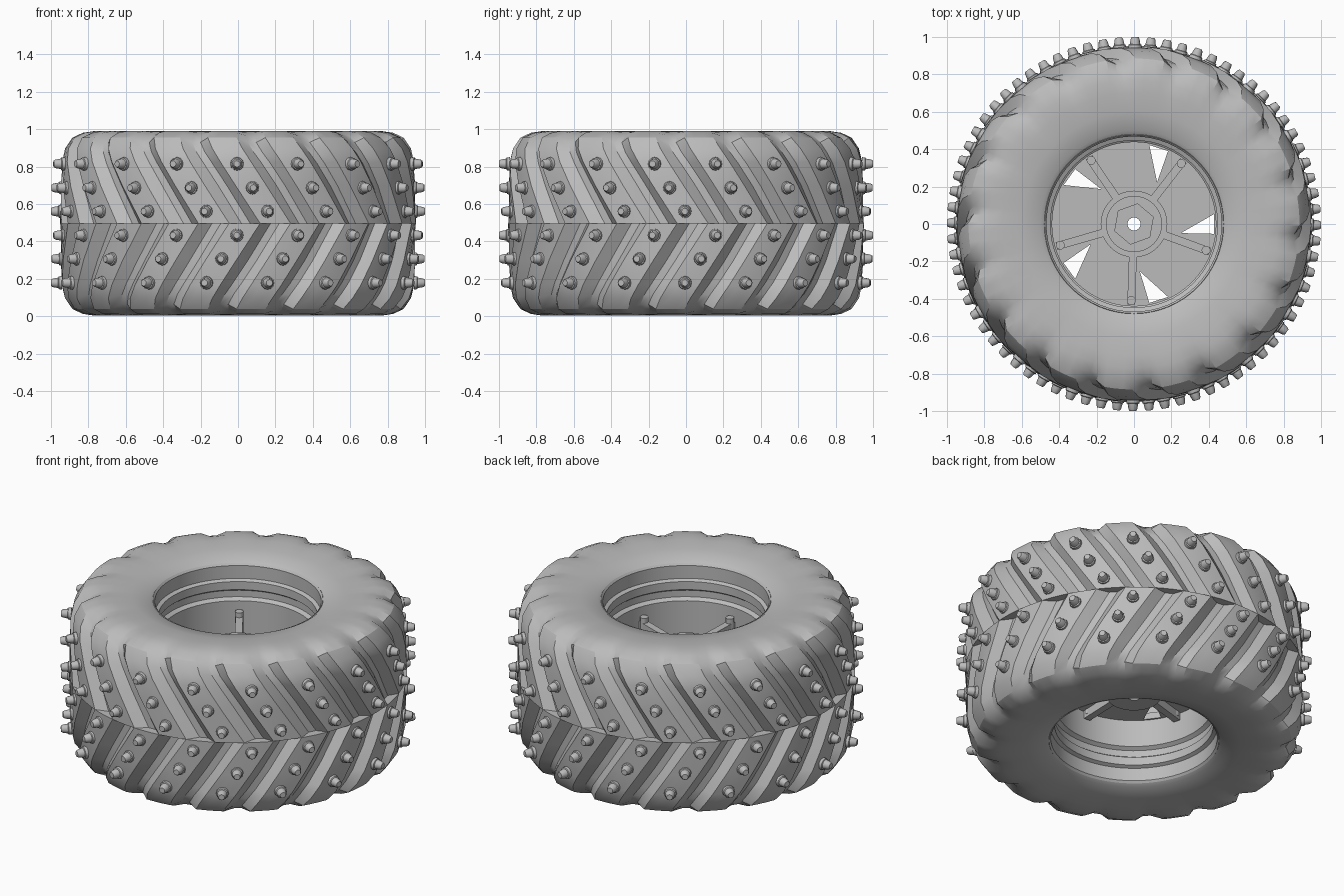
import bpy, bmesh, math
from mathutils import Matrix, Vector

cube = bpy.data.objects.get("Cube")
if cube:
    bpy.data.objects.remove(cube, do_unlink=True)

LUGS = 18
PITCH = 360 / LUGS
MID = 0.497                      # height of the wheel's middle plane
SHEAR = PITCH / 2 / 0.255        # degrees of tread lean per unit of height

grey = bpy.data.materials.new("plain grey")
grey.use_nodes = True
grey.diffuse_color = (0.5, 0.5, 0.5, 1)
grey.node_tree.nodes["Principled BSDF"].inputs["Base Color"].default_value = (0.5, 0.5, 0.5, 1)


def finish(obj, angle=30):
    obj.data.materials.clear()
    obj.data.materials.append(grey)
    bpy.ops.object.select_all(action="DESELECT")
    obj.select_set(True)
    bpy.context.view_layer.objects.active = obj
    bpy.ops.object.shade_smooth_by_angle(angle=math.radians(angle))
    return obj


def from_bmesh(name, bm, angle=30):
    mesh = bpy.data.meshes.new(name)
    bm.to_mesh(mesh)
    bm.free()
    obj = bpy.data.objects.new(name, mesh)
    bpy.context.collection.objects.link(obj)
    return finish(obj, angle)


def polar(r, deg, z=0.0):
    a = math.radians(deg)
    return Vector((r * math.cos(a), r * math.sin(a), z))


def skin(bm, rings):
    """Bridge closed rings of points into quads."""
    rows = [[bm.verts.new(p) for p in ring] for ring in rings]
    n = len(rows[0])
    for a, b in zip(rows, rows[1:]):
        for i in range(n):
            j = (i + 1) % n
            bm.faces.new((a[i], a[j], b[j], b[i]))


def plate(name, loops, z0, z1):
    """Flat plate from an outline and holes."""
    curve = bpy.data.curves.new(name, "CURVE")
    curve.dimensions = "2D"
    curve.fill_mode = "BOTH"
    curve.extrude = (z1 - z0) / 2
    for loop in loops:
        spline = curve.splines.new("POLY")
        spline.points.add(len(loop) - 1)
        for point, p in zip(spline.points, loop):
            point.co = (p.x, p.y, 0, 1)
        spline.use_cyclic_u = True
    obj = bpy.data.objects.new(name, curve)
    bpy.context.collection.objects.link(obj)
    obj.location.z = (z0 + z1) / 2
    bpy.ops.object.select_all(action="DESELECT")
    obj.select_set(True)
    bpy.context.view_layer.objects.active = obj
    bpy.ops.object.convert(target="MESH")
    return finish(bpy.context.object)


def circle(r, n=48, start=0):
    return [polar(r, start + 360 * i / n) for i in range(n)]


def lug_centre(z, side):
    """Angle of a lug's centre line at height z above the middle plane."""
    return -90.4 + (0.32 - min(z, 0.45)) * SHEAR + (0 if side > 0 else PITCH / 2)


# Tyre halves: lug section and groove section (radius, height) from bead to seam
LUG = [(.475, .445), (.5, .463), (.6, .482), (.7, .492), (.77, .493), (.83, .484), (.885, .458),
       (.925, .4), (.942, .33), (.948, .2), (.952, 0), (.89, 0)]
GROOVE = [(.475, .445), (.5, .463), (.6, .482), (.7, .491), (.767, .487), (.818, .468), (.86, .433),
          (.884, .38), (.895, .32), (.9, .2), (.902, 0), (.89, 0)]
# Offsets in one pitch, and whether each sits on the lug
STEPS = [(-5, 1), (-1.7, 1), (1.7, 1), (5, 1), (9, 0), (12, 0)]

for side, name in ((1, "upper_tread"), (-1, "lower_tread")):
    bm = bmesh.new()
    rings = []
    for lug, groove in zip(LUG, GROOVE):
        ring = []
        for k in range(LUGS):
            for offset, raised in STEPS:
                r, z = lug if raised else groove
                angle = lug_centre(lug[1], side) + k * PITCH + offset
                ring.append(polar(r, angle, MID + side * z))
        rings.append(ring)
    skin(bm, rings)
    bmesh.ops.recalc_face_normals(bm, faces=bm.faces)
    from_bmesh(name, bm, 28)

# Studs: three rows on each half
STUD = [(.036, .94), (.034, .958), (.028, .961), (.023, .99), (.017, 1.0)]
bm = bmesh.new()
for side in (1, -1):
    for z in (.318, .19, .064):
        for k in range(LUGS):
            angle = lug_centre(z, side) + k * PITCH
            place = Matrix.Translation((0, 0, MID + side * z)) @ Matrix.Rotation(math.radians(angle), 4, "Z")
            rings = [[place @ Vector((x, r * math.cos(i * math.tau / 12), r * math.sin(i * math.tau / 12)))
                      for i in range(12)] for r, x in STUD]
            skin(bm, rings)
            bm.verts.ensure_lookup_table()
            bm.faces.new(bm.verts[-12:])
bmesh.ops.recalc_face_normals(bm, faces=bm.faces)
from_bmesh("studs", bm)

# Rim barrel with stepped walls, mirrored about the middle plane
HALF = [(.485, .44), (.478, .452), (.468, .44), (.468, .36), (.447, .35), (.447, .3),
        (.46, .29), (.46, .25), (.438, .235), (.438, .1)]
profile = HALF + [(r, -z) for r, z in reversed(HALF)]
bm = bmesh.new()
skin(bm, [[polar(r, 360 * i / 64, MID + z) for i in range(64)] for r, z in profile])
bmesh.ops.recalc_face_normals(bm, faces=bm.faces)
bmesh.ops.reverse_faces(bm, faces=bm.faces)
from_bmesh("rim_barrel", bm)

# Wheel disc with five slanted triangular openings
bore = circle(.035, 16)
openings = [[polar(.43, 72 * k - 7), polar(.43, 72 * k + 7), polar(.255, 72 * k - 11)] for k in range(5)]
plate("wheel_disc", [circle(.445, 64), bore] + openings, .43, .47)

# Hub, raised cap and hexagonal nut, all bored through
plate("hub", [circle(.178), bore], .37, .65)
plate("hub_cap", [circle(.15), bore], .65, .67)
plate("hub_nut", [circle(.112, 6, 20), bore], .67, .69)
plate("hub_back", [circle(.15), bore], .33, .37)

# Five spokes, each with a post at its tip
for k in range(5):
    spin = Matrix.Rotation(math.radians(72 * k - 92), 4, "Z")
    corners = ((.15, -.021), (.43, -.021), (.43, .021), (.15, .021))
    plate("spoke", [[spin @ Vector((x, y, 0)) for x, y in corners]], .38, .65)
    post = [spin @ (p + Vector((.41, 0, 0))) for p in circle(.024, 12)]
    plate("spoke_post", [post], .4, .68)
